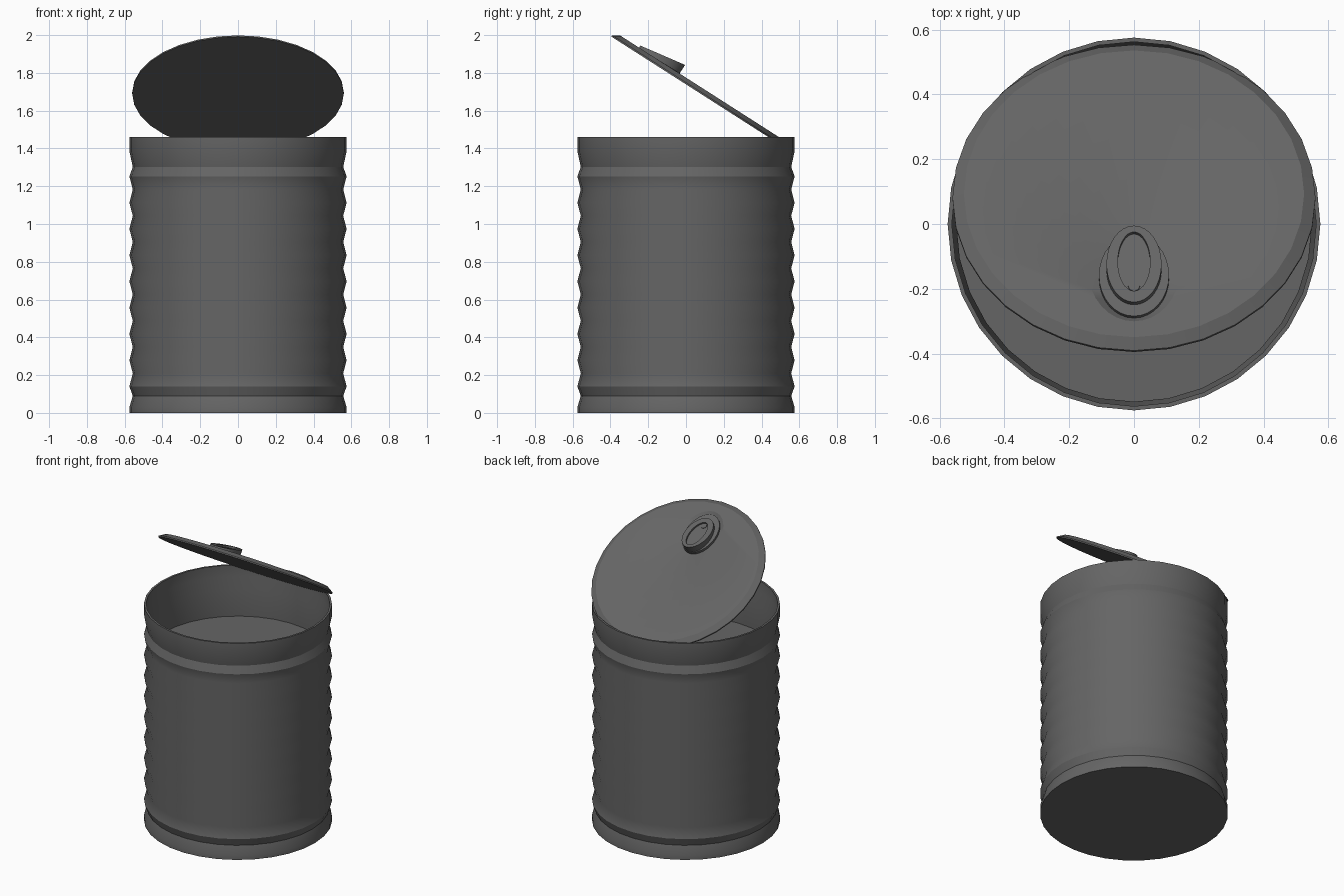
import bpy, bmesh, math
from mathutils import Matrix

if "Cube" in bpy.data.objects:
    bpy.data.objects.remove(bpy.data.objects["Cube"])

SEG = 32

# one painted-metal colour for everything
metal = bpy.data.materials.new("dark_grey_metal")
metal.diffuse_color = (0.13, 0.13, 0.13, 1.0)
metal.use_nodes = True
metal.node_tree.nodes["Principled BSDF"].inputs["Base Color"].default_value = metal.diffuse_color


def loft(name, rings, matrix=None):
    """Skin elliptical rings (rx, ry, h, centre_v, tilt), capping both ends."""
    bm = bmesh.new()
    loops = []
    for rx, ry, h, cv, tilt in rings:
        loop = []
        for i in range(SEG):
            a = 2 * math.pi * i / SEG
            v = ry * math.sin(a)
            loop.append(bm.verts.new((rx * math.cos(a), cv + v, h + tilt * v)))
        loops.append(loop)
    for lo, hi in zip(loops, loops[1:]):
        for i in range(SEG):
            j = (i + 1) % SEG
            bm.faces.new((lo[i], lo[j], hi[j], hi[i]))
    bm.faces.new(list(reversed(loops[0])))
    bm.faces.new(loops[-1])
    bmesh.ops.recalc_face_normals(bm, faces=bm.faces[:])
    for f in bm.faces:
        f.smooth = True
    me = bpy.data.meshes.new(name)
    bm.to_mesh(me)
    bm.free()
    me.set_sharp_from_angle(angle=math.radians(30))
    me.materials.append(metal)
    ob = bpy.data.objects.new(name, me)
    if matrix:
        ob.matrix_world = matrix
    bpy.context.scene.collection.objects.link(ob)
    return ob


# can body: ribbed wall, thin rim, inner wall and the surface of the contents
OUT, IN, PITCH = 0.575, 0.557, 0.139
profile = [(OUT, 0.0), (OUT, 0.03), (IN, 0.09)]
for k in range(9):
    z = 0.14 + k * PITCH
    profile.append((OUT, z))
    if k < 8:
        profile.append((IN, z + PITCH / 2))
profile += [(IN, 1.302), (OUT, 1.385), (OUT, 1.46),
            (0.562, 1.46), (0.562, 1.385), (0.548, 1.302), (0.552, 1.12)]
loft("can_body", [(r, r, z, 0, 0) for r, z in profile])

# opened lid frame: local z is the lid normal, local y runs down to the hinge
lid_frame = Matrix.Translation((0, 0.077, 1.69)) @ Matrix.Rotation(
    math.radians(-32.6), 4, 'X')

# lid disc with bevelled edge and an oval dish for the pull tab
loft("lid", [
    (0.56, 0.56, 0.0, 0, 0),
    (0.56, 0.56, 0.008, 0, 0),
    (0.525, 0.525, 0.030, 0, 0),
    (0.142, 0.190, 0.030, -0.277, 0),
    (0.112, 0.158, 0.014, -0.285, 0),
], lid_frame)

# oval base under the tab
loft("tab_base", [
    (0.108, 0.148, 0.012, -0.298, 0),
    (0.108, 0.148, 0.030, -0.298, 0.02),
], lid_frame)

# tilted pull tab with a sunken oval opening
TILT = 0.162
loft("pull_tab", [
    (0.085, 0.127, 0.020, -0.278, 0),
    (0.085, 0.127, 0.0635, -0.278, TILT),
    (0.050, 0.098, 0.0648, -0.270, TILT),
    (0.050, 0.098, 0.0530, -0.270, TILT),
], lid_frame)

# small rivet in the opening
loft("rivet", [
    (0.018, 0.018, 0.036, -0.345, TILT),
    (0.018, 0.018, 0.045, -0.345, TILT),
], lid_frame)
